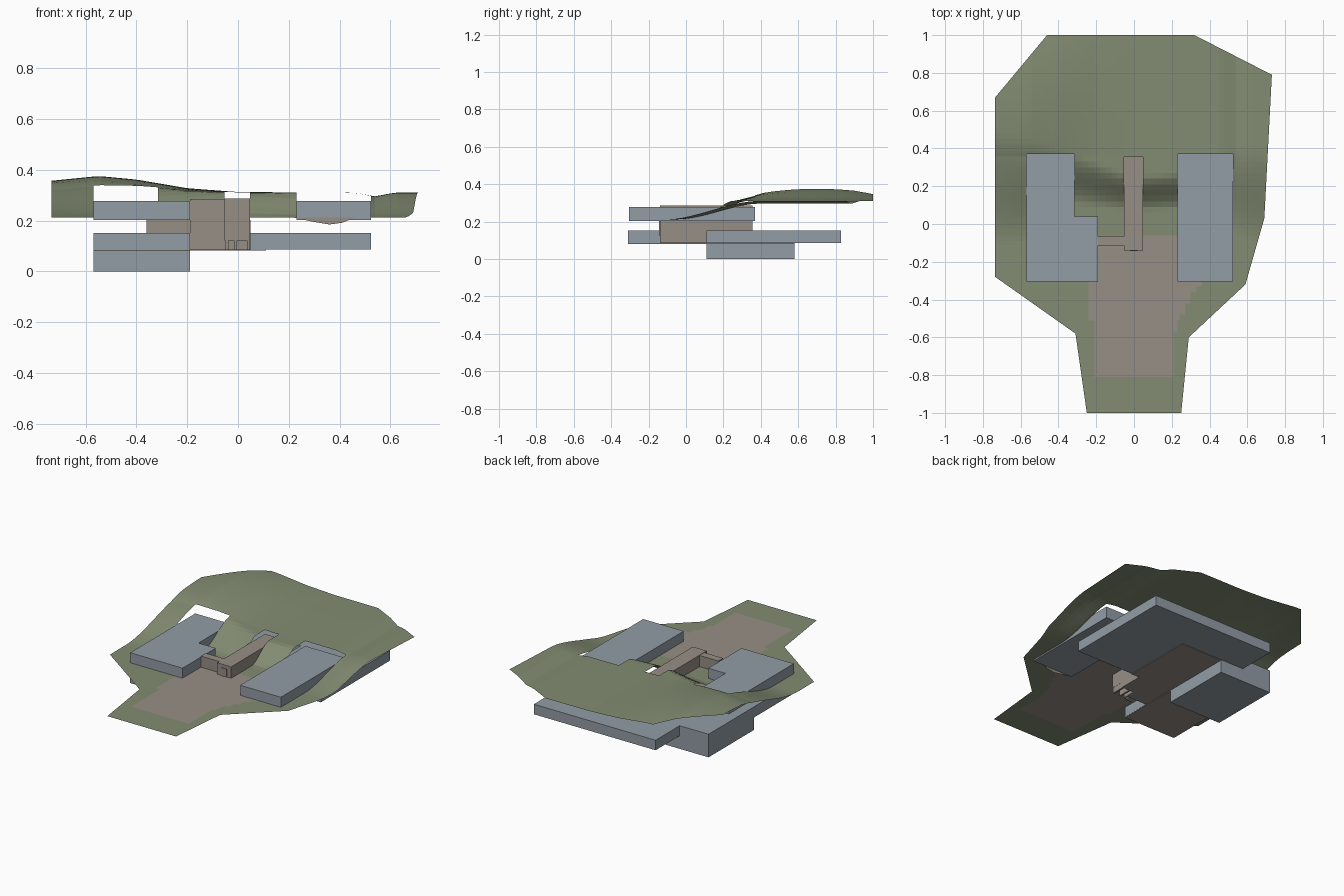
import bpy, bmesh
from mathutils import Vector

cube = bpy.data.objects.get("Cube")
if cube:
    bpy.data.objects.remove(cube, do_unlink=True)


def material(name, rgb):
    m = bpy.data.materials.new(name)
    m.use_nodes = True
    m.diffuse_color = (*rgb, 1)
    m.node_tree.nodes["Principled BSDF"].inputs["Base Color"].default_value = (*rgb, 1)
    return m


grass = material("grass green", (0.225, 0.262, 0.168))
stone = material("stone brown", (0.305, 0.272, 0.235))
slate = material("slate blue", (0.29, 0.335, 0.38))


def finish(bm, name, *mats):
    me = bpy.data.meshes.new(name)
    bm.to_mesh(me)
    bm.free()
    for m in mats:
        me.materials.append(m)
    ob = bpy.data.objects.new(name, me)
    bpy.context.scene.collection.objects.link(ob)
    return ob


def prism(name, outline, z0, z1, mat):
    """Extrude a plan outline from z0 to z1."""
    bm = bmesh.new()
    face = bm.faces.new([bm.verts.new((x, y, z0)) for x, y in outline])
    top = bmesh.ops.extrude_face_region(bm, geom=[face])["geom"]
    for v in top:
        if isinstance(v, bmesh.types.BMVert):
            v.co.z = z1
    bmesh.ops.recalc_face_normals(bm, faces=bm.faces)
    return finish(bm, name, mat)


def rect(x0, x1, y0, y1):
    return [(x0, y0), (x1, y0), (x1, y1), (x0, y1)]


# Lower storeys
prism("basement", rect(-.57, -.19, .11, .58), 0, .085, slate)
prism("left_lower_wing", rect(-.57, -.19, -.31, .58), .085, .152, slate)
prism("back_lower_wing", [(.05, .11), (.525, .11), (.525, .83), (-.36, .83), (-.36, .58), (.05, .58)],
      .086, .152, slate)
prism("court_floor", rect(-.36, .11, .11, .58), .082, .1, stone)
prism("wing_floor", rect(-.569, -.191, -.309, .11), .081, .09, stone)

# Upper pavilions
prism("left_pavilion", [(-.57, -.305), (-.19, -.305), (-.19, .04), (-.315, .04), (-.315, .37), (-.57, .37)],
      .203, .278, slate)
prism("right_pavilion", rect(.23, .525, -.305, .37), .203, .278, slate)

# Stone core, spine and connecting passage
prism("core", rect(-.36, .05, -.05, .35), .085, .203, stone)
prism("core_front", rect(-.19, -.05, -.115, -.05), .085, .205, stone)
prism("passage", rect(-.19, -.05, -.115, -.065), .2, .285, stone)
prism("spine", rect(-.053, .048, -.14, .355), .122, .287, stone)
prism("spine_door", rect(-.022, .018, -.144, -.139), .125, .265, stone)
for x in (-.05, -.015, .035):
    prism("porch_leg", rect(x, x + .012, -.138, -.05), .085, .123, stone)

# Terrain heights: ridge height, slope start and slope end across x
RIDGE = [(-.74, .357), (-.55, .376), (-.4, .362), (-.2, .328), (0, .313), (.46, .31), (.54, .296), (.62, .311)]
START = [(-.74, -.12), (-.57, -.1), (-.32, .1), (0, .07), (.23, .08), (.52, -.05), (.7, -.12)]
END = [(-.74, .5), (-.57, .45), (-.32, .37), (0, .25), (.23, .27), (.52, .4)]


def lerp(table, x):
    if x <= table[0][0]:
        return table[0][1]
    for (xa, a), (xb, b) in zip(table, table[1:]):
        if x <= xb:
            return a + (b - a) * (x - xa) / (xb - xa)
    return table[-1][1]


def height(x, y):
    s, e = lerp(START, x), lerp(END, x)
    t = min(1, max(0, (y - s) / (e - s)))
    top = lerp(RIDGE, x)
    top -= .36 * max(0, top - .31) * min(1.3, ((y - .7) / .3) ** 2)
    return .212 + (top - .212) * t * t * (3 - 2 * t)


def paved(x, y):
    if y < -.82 or y > -.05:
        return False
    right = lerp([(-.82, .2), (-.6, .2), (-.4, .29), (-.3, .36)], y)
    return (-.22 if y < -.5 else -.25) < x < right


body = [(-.31, -.58), (.29, -.6), (.59, -.32), (.69, .03), (.73, .79), (.32, 1), (-.46, 1), (-.735, .67), (-.735, -.28)]
drive = [(-.25, -1), (.25, -1), (.29, -.6), (-.31, -.58)]
holes = [(-.57, -.315, -.305, .37), (-.315, -.19, -.305, .04), (.23, .525, -.305, .37),
         (-.053, .048, -.14, .355), (-.19, -.053, -.115, -.065)]


def cut(bm, point, normal, clear=False):
    bmesh.ops.bisect_plane(bm, geom=bm.verts[:] + bm.edges[:] + bm.faces[:], dist=1e-5,
                           plane_co=point, plane_no=normal, clear_outer=clear)


# Each convex patch is a grid trimmed to its outline
land = bmesh.new()
for patch in (body, drive):
    bm = bmesh.new()
    bmesh.ops.create_grid(bm, x_segments=70, y_segments=70, size=1.05)
    for a, b in zip(patch, patch[1:] + patch[:1]):
        cut(bm, (*a, 0), Vector((b[1] - a[1], a[0] - b[0], 0)), True)
    if patch is body:
        for x in sorted({v for h in holes for v in h[:2]}):
            cut(bm, (x, 0, 0), (1, 0, 0))
        for y in sorted({v for h in holes for v in h[2:]}):
            cut(bm, (0, y, 0), (0, 1, 0))
    temp = bpy.data.meshes.new("patch")
    bm.to_mesh(temp)
    bm.free()
    land.from_mesh(temp)
    bpy.data.meshes.remove(temp)
bmesh.ops.remove_doubles(land, verts=land.verts[:], dist=.0005)


def in_hole(c):
    return any(h[0] < c.x < h[1] and h[2] < c.y < h[3] for h in holes)


# Openings for the buildings, then relief and paving
bmesh.ops.delete(land, geom=[f for f in land.faces if in_hole(f.calc_center_median())], context="FACES")
for v in land.verts:
    v.co.z = height(v.co.x, v.co.y)
for f in land.faces:
    c = f.calc_center_median()
    f.material_index = int(paved(c.x, c.y))
    if f.normal.z < 0:
        f.normal_flip()
finish(land, "terrain", grass, stone)

# Small paving lip below the right pavilion
lip = bmesh.new()
lip.faces.new([lip.verts.new((x, -.308, z)) for x, z in
               [(.22, .212), (.3, .195), (.36, .185), (.41, .192), (.46, .212)]])
finish(lip, "paving_lip", stone)
